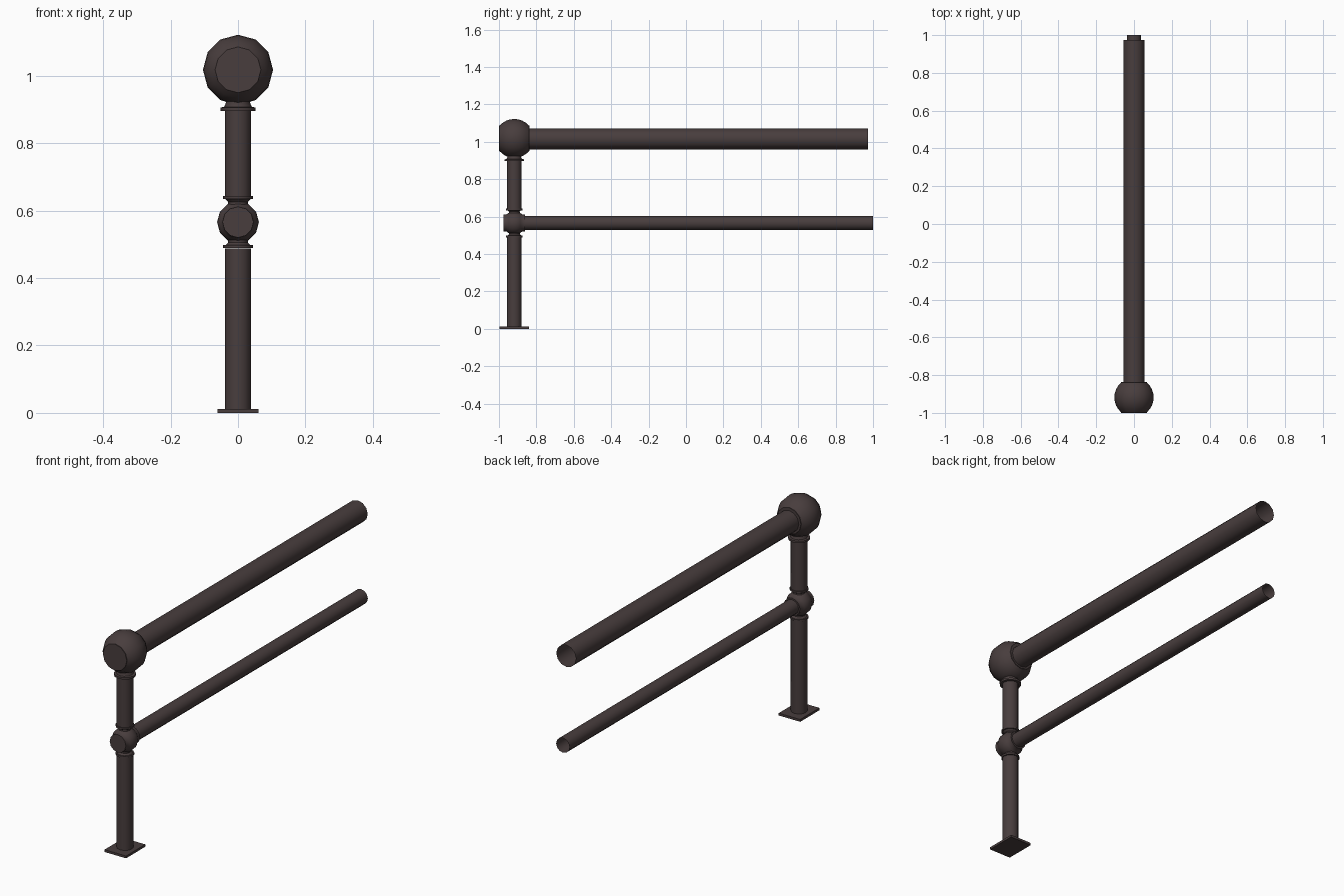
import bpy, bmesh, math
from mathutils import Matrix

cube = bpy.data.objects.get("Cube")
if cube:
    bpy.data.objects.remove(cube)

SIDES = 12
POST_Y = -0.918
TOP_Z, MID_Z = 1.018, 0.566

iron = bpy.data.materials.new("dark brown iron")
iron.use_nodes = True
colour = (0.065, 0.047, 0.047, 1)
iron.diffuse_color = colour
iron.node_tree.nodes["Principled BSDF"].inputs["Base Color"].default_value = colour


def finish(name, bm):
    bmesh.ops.recalc_face_normals(bm, faces=bm.faces)
    mesh = bpy.data.meshes.new(name)
    bm.to_mesh(mesh)
    bm.free()
    mesh.materials.append(iron)
    obj = bpy.data.objects.new(name, mesh)
    bpy.context.collection.objects.link(obj)
    bpy.ops.object.select_all(action="DESELECT")
    obj.select_set(True)
    bpy.context.view_layer.objects.active = obj
    bpy.ops.object.shade_smooth_by_angle(angle=math.radians(38))
    return obj


def lathe(name, profile, origin, along_y=False, caps=True):
    """Revolve (radius, distance) pairs about z, or about y."""
    bm = bmesh.new()
    rings = []
    for r, t in profile:
        ring = []
        for i in range(SIDES):
            a = math.tau * i / SIDES
            u, v = r * math.sin(a), r * math.cos(a)
            ring.append(bm.verts.new((u, t, v) if along_y else (u, v, t)))
        rings.append(ring)
    for low, high in zip(rings, rings[1:]):
        for i in range(SIDES):
            j = (i + 1) % SIDES
            bm.faces.new((low[i], low[j], high[j], high[i]))
    if caps:
        bm.faces.new(rings[0])
        bm.faces.new(rings[-1])
    bmesh.ops.translate(bm, verts=bm.verts, vec=origin)
    return finish(name, bm)


def ball(name, radius, stub, half, z):
    """Ball cut flat at both ends, with short round stubs along y."""
    reach = math.acos(stub / radius)
    steps = 8
    profile = [(stub, -half)]
    for i in range(steps + 1):
        a = reach * (2 * i / steps - 1)
        profile.append((radius * math.cos(a), radius * math.sin(a)))
    profile.append((stub, half))
    return lathe(name, profile, (0, POST_Y, z), along_y=True)


# Base plate
bm = bmesh.new()
bmesh.ops.create_cube(bm, size=1, matrix=Matrix.Translation((0, POST_Y, 0.006))
                      @ Matrix.Diagonal((0.122, 0.156, 0.012, 1)))
finish("base_plate", bm)

# Post sections
lathe("lower_post", [(0.039, 0.012), (0.039, 0.488)], (0, POST_Y, 0))
lathe("upper_post", [(0.039, 0.638), (0.039, 0.9)], (0, POST_Y, 0))

# Ball joints
ball("top_ball", 0.104, 0.068, 0.082, TOP_Z)
ball("middle_ball", 0.062, 0.046, 0.058, MID_Z)

# Collars where the post meets the balls
for name, side in (("middle_lower_collar", -1), ("middle_upper_collar", 1)):
    lathe(name, [(0.03, side * 0.045), (0.029, side * 0.06), (0.037, side * 0.068),
                 (0.044, side * 0.068), (0.044, side * 0.077)], (0, POST_Y, MID_Z))
lathe("top_collar", [(0.052, -0.122), (0.052, -0.112), (0.041, -0.11),
                     (0.036, -0.098), (0.038, -0.08)], (0, POST_Y, TOP_Z))

# Open-ended rails
lathe("top_rail", [(0.056, -0.86), (0.056, 0.973)], (0, 0, TOP_Z - 0.003),
      along_y=True, caps=False)
lathe("middle_rail", [(0.038, -0.88), (0.038, 1.0)], (0, 0, MID_Z),
      along_y=True, caps=False)
